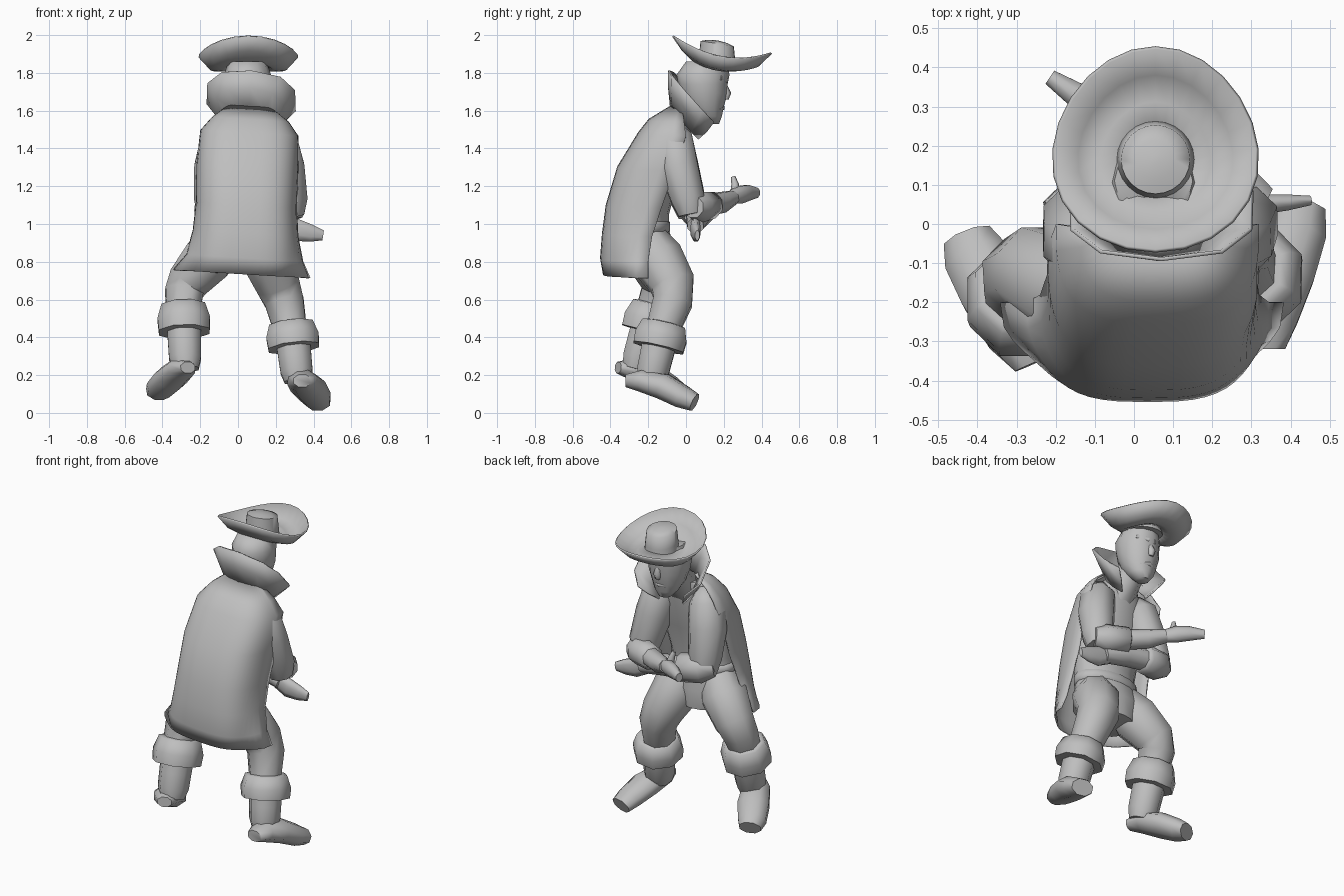
import bpy
import bmesh
from math import sin, cos, pi, copysign
from mathutils import Vector

old = bpy.data.objects.get("Cube")
if old:
    bpy.data.objects.remove(old, do_unlink=True)

grey = bpy.data.materials.new("plain grey")
grey.use_nodes = True
grey.diffuse_color = (0.52, 0.52, 0.52, 1)
grey.node_tree.nodes["Principled BSDF"].inputs["Base Color"].default_value = grey.diffuse_color

UP, AHEAD = Vector((0, 0, 1)), Vector((0, 1, 0))


def loft(name, rings, closed=True, caps=True, thickness=0):
    """Skin a row of equally long point rings into one object."""
    bm = bmesh.new()
    rows = [[bm.verts.new(p) for p in ring] for ring in rings]
    count = len(rows[0])
    for low, high in zip(rows, rows[1:]):
        for i in range(count if closed else count - 1):
            j = (i + 1) % count
            bm.faces.new((low[i], low[j], high[j], high[i]))
    if closed and caps:
        bm.faces.new(rows[0][::-1])
        bm.faces.new(rows[-1])
    bmesh.ops.recalc_face_normals(bm, faces=bm.faces)
    mesh = bpy.data.meshes.new(name)
    bm.to_mesh(mesh)
    bm.free()
    mesh.materials.append(grey)
    obj = bpy.data.objects.new(name, mesh)
    bpy.context.collection.objects.link(obj)
    if thickness:
        shell = obj.modifiers.new("thickness", 'SOLIDIFY')
        shell.thickness = thickness
        shell.offset = 0
    bpy.ops.object.select_all(action='DESELECT')
    obj.select_set(True)
    bpy.context.view_layer.objects.active = obj
    bpy.ops.object.shade_smooth_by_angle(angle=1.15)
    return obj


def tube(name, path, ref=UP, squash=1.0, sides=8):
    """Limb along (x, y, z, radius) stations; squash scales the ref direction."""
    spots = [Vector(p[:3]) for p in path]
    rings = []
    for i, centre in enumerate(spots):
        along = (spots[min(i + 1, len(spots) - 1)] - spots[max(i - 1, 0)]).normalized()
        u = ref.cross(along).normalized()
        v = along.cross(u)
        turns = [2 * pi * (k + 0.5) / sides for k in range(sides)]
        rings.append([centre + path[i][3] * (u * cos(a) + v * squash * sin(a)) for a in turns])
    return loft(name, rings)


def stack(name, rows, sides=16):
    """Closed body of level ellipses: z, centre x, centre y, radius x, radius y."""
    turns = [2 * pi * k / sides for k in range(sides)]
    return loft(name, [[(cx + rx * cos(a), cy + ry * sin(a), z) for a in turns]
                       for z, cx, cy, rx, ry in rows])


def wrap(name, rows, over, power, tilt, steps, flare=0):
    """Cloth round the back, open at the chest; flare kicks out the lower front edges."""
    def bend(value):
        return copysign(abs(value) ** power, value)
    rings = []
    for row, (z, cx, cy, rx, ry) in enumerate(rows):
        kick = flare * (row / (len(rows) - 1)) ** 6
        ring = []
        for k in range(steps + 1):
            a = -over + (pi + 2 * over) * k / steps
            dx, dy = rx * bend(cos(a)) * (1 + kick * cos(a) ** 12), -ry * bend(sin(a))
            ring.append((cx + dx, cy + dy, z + tilt[0] * dx + tilt[1] * dy))
        rings.append(ring)
    return loft(name, rings, closed=False, thickness=0.01)


# Body and coat
stack("torso", [(1.57, .06, -.06, .12, .07), (1.45, .06, -.12, .2, .12),
                (1.25, .05, -.18, .22, .14), (1.05, .04, -.22, .2, .13),
                (.97, .03, -.22, .2, .13), (.86, .02, -.22, .22, .16),
                (.74, .02, -.21, .16, .14)])
stack("belt", [(1.02, .03, -.22, .19, .12), (1.01, .03, -.22, .21, .135),
               (.96, .03, -.22, .21, .135), (.95, .03, -.22, .19, .12)])
wrap("coat", [(1.62, .06, -.02, .11, .06), (1.55, .065, -.01, .2, .185),
              (1.48, .06, 0, .255, .25), (1.3, .05, -.06, .265, .3),
              (1.1, .045, -.13, .26, .29), (.95, .04, -.18, .265, .26),
              (.82, .035, -.2, .275, .25), (.735, .02, -.2, .28, .235)],
     over=0, power=.65, tilt=(-.06, 0), steps=24, flare=.28)
wrap("collar", [(1.53, .06, .0, .12, .08), (1.6, .065, .02, .18, .11),
                (1.67, .07, .04, .24, .13)], over=.9, power=.8, tilt=(-.08, -1.1), steps=8)

# Head
tube("neck", [(.06, -.08, 1.5, .1), (.055, .0, 1.58, .085), (.05, .08, 1.68, .08)], ref=AHEAD)
stack("head", [(1.86, .05, .11, .1, .11), (1.79, .05, .09, .125, .14),
               (1.74, .05, .09, .125, .13), (1.69, .05, .095, .12, .125),
               (1.62, .05, .1, .1, .1), (1.57, .05, .12, .075, .07),
               (1.53, .05, .135, .04, .04)], sides=12)
tube("nose", [(.05, .2, 1.74, .015), (.05, .215, 1.69, .025), (.05, .21, 1.66, .015)],
     ref=AHEAD, sides=6)
tube("mouth", [(.0, .175, 1.61, .008), (.05, .19, 1.615, .016), (.1, .175, 1.61, .008)], sides=6)
for side in (-1, 1):
    tube("brow", [(.05 + side * .015, .21, 1.76, .018), (.05 + side * .08, .175, 1.775, .018)],
         sides=6)

# Hat: the brim rises most at the back, the crown leans forward
HAT = Vector((.055, .165, 0))
TURNS = [2 * pi * k / 24 for k in range(24)]


def brim_ring(radius, z, lift):
    ring = []
    for a in TURNS:
        rise = lift * (.065 * sin(a) ** 2 - .045 * sin(a))
        egg = 1 - .1 * sin(a)
        ring.append(HAT + Vector((egg * radius * cos(a), radius * (sin(a) + .1 * lift), z + rise)))
    return ring


loft("hat_brim", [brim_ring(.09, 1.84, .1), brim_ring(.14, 1.815, .5),
                  brim_ring(.2, 1.82, .9), brim_ring(.26, 1.885, 1)],
     caps=False, thickness=.01)
loft("hat_crown", [[HAT + Vector((r * cos(a), r * sin(a), z - .16 * r * sin(a))) for a in TURNS]
                   for r, z in ((.1, 1.83), (.096, 1.88), (.088, 1.955), (.05, 1.967), (.01, 1.972))])

# Arms cross in front of the belly
tube("left_upper_arm", [(.18, -.09, 1.53, .05), (.215, -.065, 1.45, .105), (.25, -.04, 1.3, .11),
                        (.28, .01, 1.13, .095), (.285, .025, 1.05, .07)], ref=AHEAD)
tube("left_cuff", [(.33, .04, 1.09, .06), (.27, .07, 1.09, .085), (.15, .13, 1.1, .075),
                   (.14, .135, 1.1, .05)])
tube("left_forearm", [(.17, .12, 1.1, .06), (.06, .19, 1.115, .058), (-.03, .25, 1.14, .04)])
tube("left_hand", [(-.02, .24, 1.14, .03), (-.08, .285, 1.155, .04), (-.14, .325, 1.165, .036),
                   (-.215, .375, 1.165, .022)], squash=1.25)
tube("left_thumb", [(-.07, .26, 1.17, .025), (-.08, .26, 1.21, .02), (-.09, .25, 1.25, .012)],
     ref=AHEAD, sides=6)
tube("right_upper_arm", [(-.07, -.09, 1.53, .05), (-.1, -.065, 1.45, .105), (-.125, -.04, 1.3, .115),
                         (-.14, .01, 1.13, .1), (-.15, .025, 1.04, .07)], ref=AHEAD)
tube("right_cuff", [(-.21, .01, 1.09, .055), (-.14, .04, 1.08, .09), (-.01, .07, 1.06, .085),
                    (0, .07, 1.06, .06)])
tube("right_forearm", [(-.03, .07, 1.06, .065), (.12, .06, 1.04, .065), (.27, .05, .99, .045)])
tube("right_hand", [(.25, .05, .995, .025), (.32, .05, .965, .028), (.39, .055, .95, .022),
                    (.45, .06, .94, .013)], squash=2.2)

# Legs
tube("left_leg", [(.11, -.22, .93, .11), (.16, -.15, .81, .145), (.21, -.07, .68, .125),
                  (.245, -.07, .59, .112), (.275, -.12, .45, .095)], ref=AHEAD)
tube("right_leg", [(-.07, -.22, .93, .11), (-.155, -.17, .82, .145), (-.26, -.12, .7, .122),
                   (-.285, -.135, .64, .11), (-.29, -.18, .53, .095)], ref=AHEAD)


def boot(side, cuff, ankle, foot):
    """Folded cuff, shaft and a wedge foot."""
    top, low = Vector(cuff), Vector(ankle)
    folds = ((.02, .1), (.04, .125), (.3, .15), (.52, .145), (.53, .09))
    tube(side + "_boot_cuff", [(*top.lerp(low, t), r) for t, r in folds], ref=AHEAD)
    shaft = ((.2, .1), (.7, .095), (1, .092), (1.2, .075))
    tube(side + "_boot_shaft", [(*top.lerp(low, t), r) for t, r in shaft], ref=AHEAD)
    tube(side + "_boot_foot", foot, squash=.72)


boot("left", (.28, -.115, .48), (.31, -.175, .22),
     [(.34, -.32, .17, .05), (.34, -.24, .17, .085), (.37, -.12, .14, .1),
      (.41, -.02, .085, .088), (.425, .045, .055, .07)])
boot("right", (-.29, -.165, .58), (-.28, -.25, .29),
     [(-.265, -.36, .24, .045), (-.3, -.28, .235, .085), (-.355, -.17, .185, .098),
      (-.405, -.085, .135, .088), (-.425, -.035, .11, .068)])
